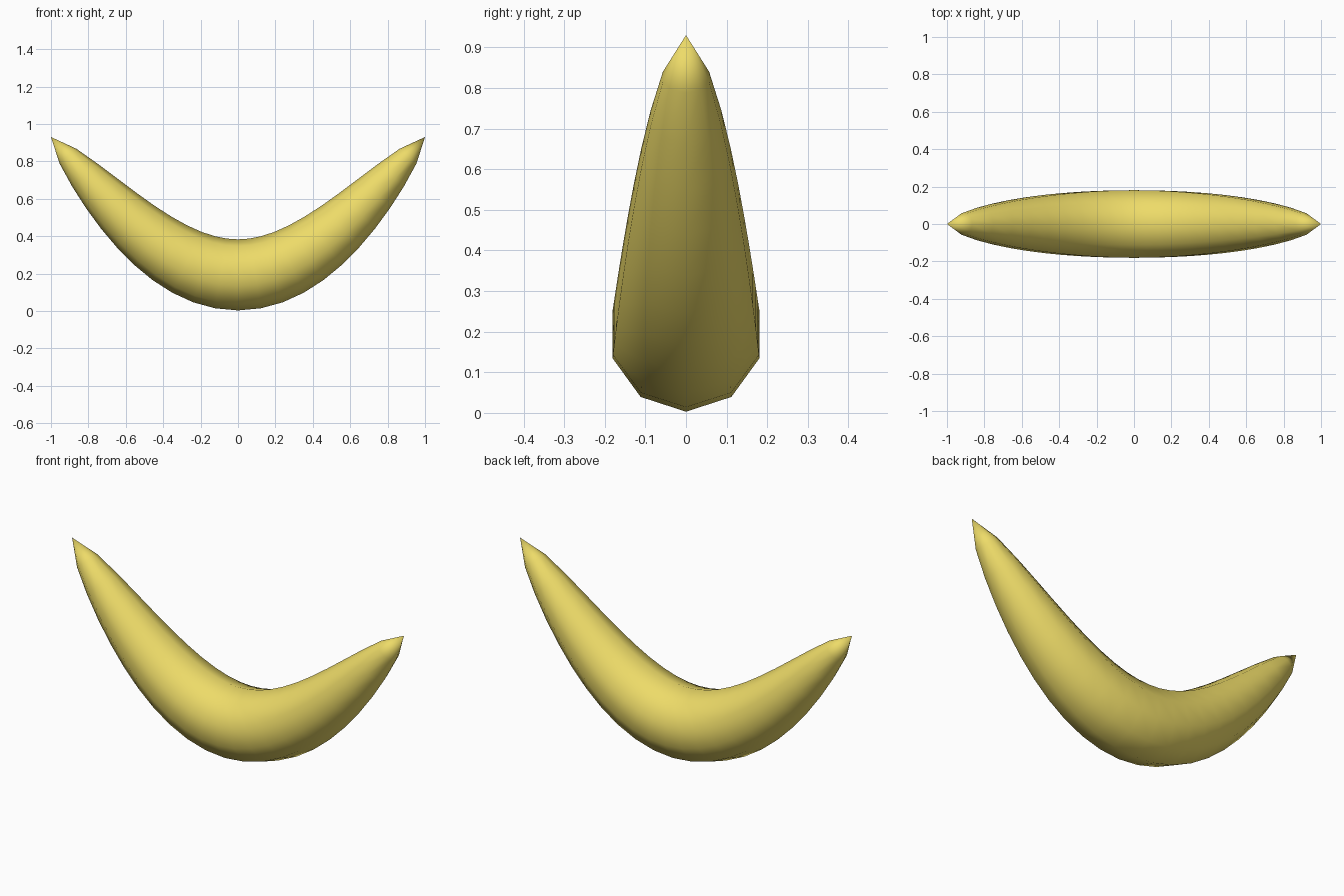
import bpy, bmesh, math

if "Cube" in bpy.data.objects:
    bpy.data.objects.remove(bpy.data.objects["Cube"])

SEGS, SIDES, R = 22, 10, 0.19

def spine(x):
    # centre line height and slope
    return 0.193 + 0.915 * x**2 - 0.178 * x**4, 1.83 * x - 0.712 * x**3

bm = bmesh.new()

# tapered ten-sided rings across the curved spine
rings = []
for i in range(1, SEGS):
    x = -1 + 2 * i / SEGS
    z, slope = spine(x)
    n = math.hypot(1, slope)
    r = R * (1 - x * x) ** 0.66
    ring = []
    for k in range(SIDES):
        a = 2 * math.pi * k / SIDES
        up = -r * math.cos(a)
        ring.append(bm.verts.new((x - up * slope / n, r * math.sin(a), z + up / n)))
    rings.append(ring)

for a, b in zip(rings, rings[1:]):
    for k in range(SIDES):
        j = (k + 1) % SIDES
        bm.faces.new((a[k], a[j], b[j], b[k]))

# pointed tips
for x, ring in ((-1, rings[0]), (1, rings[-1])):
    tip = bm.verts.new((x, 0, spine(x)[0]))
    for k in range(SIDES):
        bm.faces.new((tip, ring[k], ring[(k + 1) % SIDES]))

bmesh.ops.recalc_face_normals(bm, faces=bm.faces)
for f in bm.faces:
    f.smooth = True

mesh = bpy.data.meshes.new("banana")
bm.to_mesh(mesh)
bm.free()
banana = bpy.data.objects.new("banana", mesh)
bpy.context.collection.objects.link(banana)

# yellow peel
mat = bpy.data.materials.new("yellow_peel")
mat.diffuse_color = (0.85, 0.71, 0.14, 1)
mat.use_nodes = True
mat.node_tree.nodes["Principled BSDF"].inputs["Base Color"].default_value = mat.diffuse_color
mesh.materials.append(mat)
